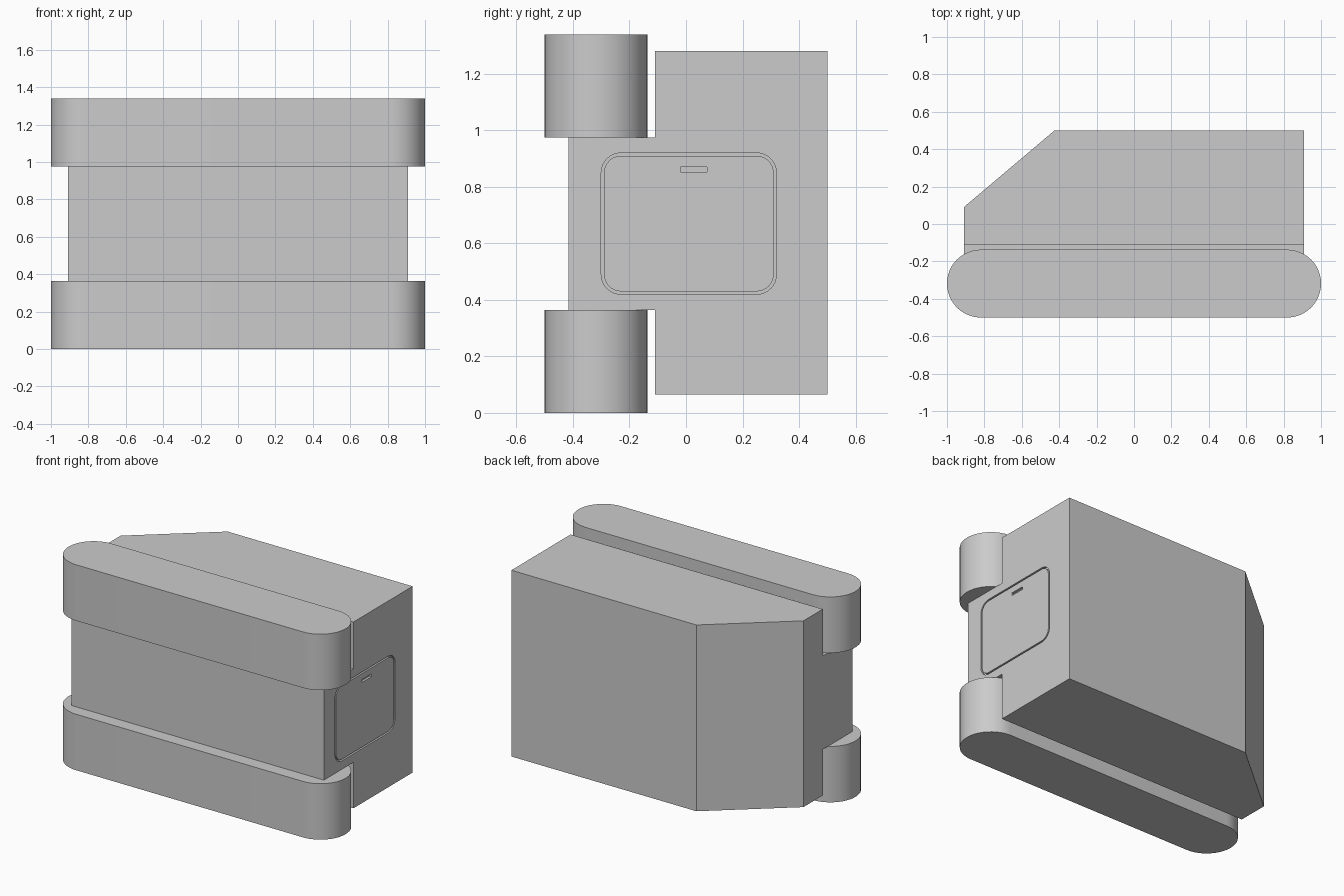
import bpy, bmesh, math
from mathutils import Vector

cube = bpy.data.objects.get("Cube")
if cube:
    bpy.data.objects.remove(cube, do_unlink=True)

grey = bpy.data.materials.new("plain grey")
grey.use_nodes = True
grey.diffuse_color = (0.6, 0.6, 0.6, 1)
grey.node_tree.nodes["Principled BSDF"].inputs["Base Color"].default_value = (0.6, 0.6, 0.6, 1)


def rounded(a0, a1, b0, b1, r, n):
    """Outline of a rounded rectangle, n segments in each corner."""
    pts = []
    corners = [(a1 - r, b1 - r), (a0 + r, b1 - r), (a0 + r, b0 + r), (a1 - r, b0 + r)]
    for k, (ca, cb) in enumerate(corners):
        for i in range(n + 1):
            t = math.pi / 2 * (k + i / n)
            pts.append((ca + r * math.cos(t), cb + r * math.sin(t)))
    return pts


def finish(name, bm):
    bmesh.ops.remove_doubles(bm, verts=bm.verts, dist=1e-5)
    bmesh.ops.recalc_face_normals(bm, faces=bm.faces)
    mesh = bpy.data.meshes.new(name)
    bm.to_mesh(mesh)
    bm.free()
    mesh.materials.append(grey)
    obj = bpy.data.objects.new(name, mesh)
    bpy.context.collection.objects.link(obj)
    return obj


def prism(outline, place, depth):
    """Extrude a flat outline, put in space by place, along depth."""
    bm = bmesh.new()
    face = bm.faces.new([bm.verts.new(place(a, b)) for a, b in outline])
    new = bmesh.ops.extrude_face_region(bm, geom=[face])["geom"]
    verts = [v for v in new if isinstance(v, bmesh.types.BMVert)]
    bmesh.ops.translate(bm, verts=verts, vec=depth)
    return bm


def ring(outer, inner, x0, x1):
    """Closed band between two matching outlines in the y-z plane."""
    bm = bmesh.new()
    loops = [[bm.verts.new((x, a, b)) for a, b in line]
             for line, x in ((outer, x0), (outer, x1), (inner, x1), (inner, x0))]
    n = len(outer)
    for k in range(4):
        p, q = loops[k], loops[(k + 1) % 4]
        for i in range(n):
            j = (i + 1) % n
            bm.faces.new((p[i], p[j], q[j], q[i]))
    return bm


def cut(target, cutter):
    cutter.hide_render = True
    cutter.hide_set(True)
    mod = target.modifiers.new(cutter.name, "BOOLEAN")
    mod.operation = "DIFFERENCE"
    mod.solver = "EXACT"
    mod.object = cutter
    # Apply the cut, then drop the cutter
    graph = bpy.context.evaluated_depsgraph_get()
    mesh = bpy.data.meshes.new_from_object(target.evaluated_get(graph))
    target.modifiers.clear()
    target.data = mesh
    bpy.data.objects.remove(cutter, do_unlink=True)


# Cabinet body: T-shaped side profile with one rear corner cut off
half, low, high = 0.91, 0.365, 0.975
profile = [(-0.415, low), (-0.11, low), (-0.11, 0.065), (0.5, 0.065),
           (0.5, 1.28), (-0.11, 1.28), (-0.11, high), (-0.415, high)]
bm = prism(profile, lambda y, z: (-half, y, z), (2 * half, 0, 0))
a, b = Vector((-half, 0.09, 0)), Vector((-0.425, 0.5, 0))
normal = Vector((a.y - b.y, b.x - a.x, 0))
cutting = bmesh.ops.bisect_plane(bm, geom=bm.verts[:] + bm.edges[:] + bm.faces[:],
                                 plane_co=a, plane_no=normal, clear_outer=True)
edges = [e for e in cutting["geom_cut"] if isinstance(e, bmesh.types.BMEdge)]
bmesh.ops.contextual_create(bm, geom=edges)
body = finish("cabinet_body", bm)

# Door groove and handle slot in the left side
door_gap = ring(rounded(-0.3, 0.32, 0.42, 0.92, 0.07, 8),
                rounded(-0.29, 0.31, 0.43, 0.91, 0.06, 8), half - 0.015, half + 0.05)
cut(body, finish("door_groove_cutter", door_gap))
slot = [(-0.02, 0.852), (0.075, 0.852), (0.075, 0.87), (-0.02, 0.87)]
cut(body, finish("handle_slot_cutter",
                 prism(slot, lambda y, z: (half - 0.015, y, z), (0.065, 0, 0))))

# Round-ended front bumpers
for name, z in (("lower_bumper", 0), ("upper_bumper", high)):
    outline = rounded(-1, 1, -0.5, -0.137, 0.1815, 12)
    bumper = finish(name, prism(outline, lambda x, y: (x, y, z), (0, 0, low)))
    bpy.ops.object.select_all(action="DESELECT")
    bumper.select_set(True)
    bpy.context.view_layer.objects.active = bumper
    bpy.ops.object.shade_smooth_by_angle(angle=math.radians(30))
